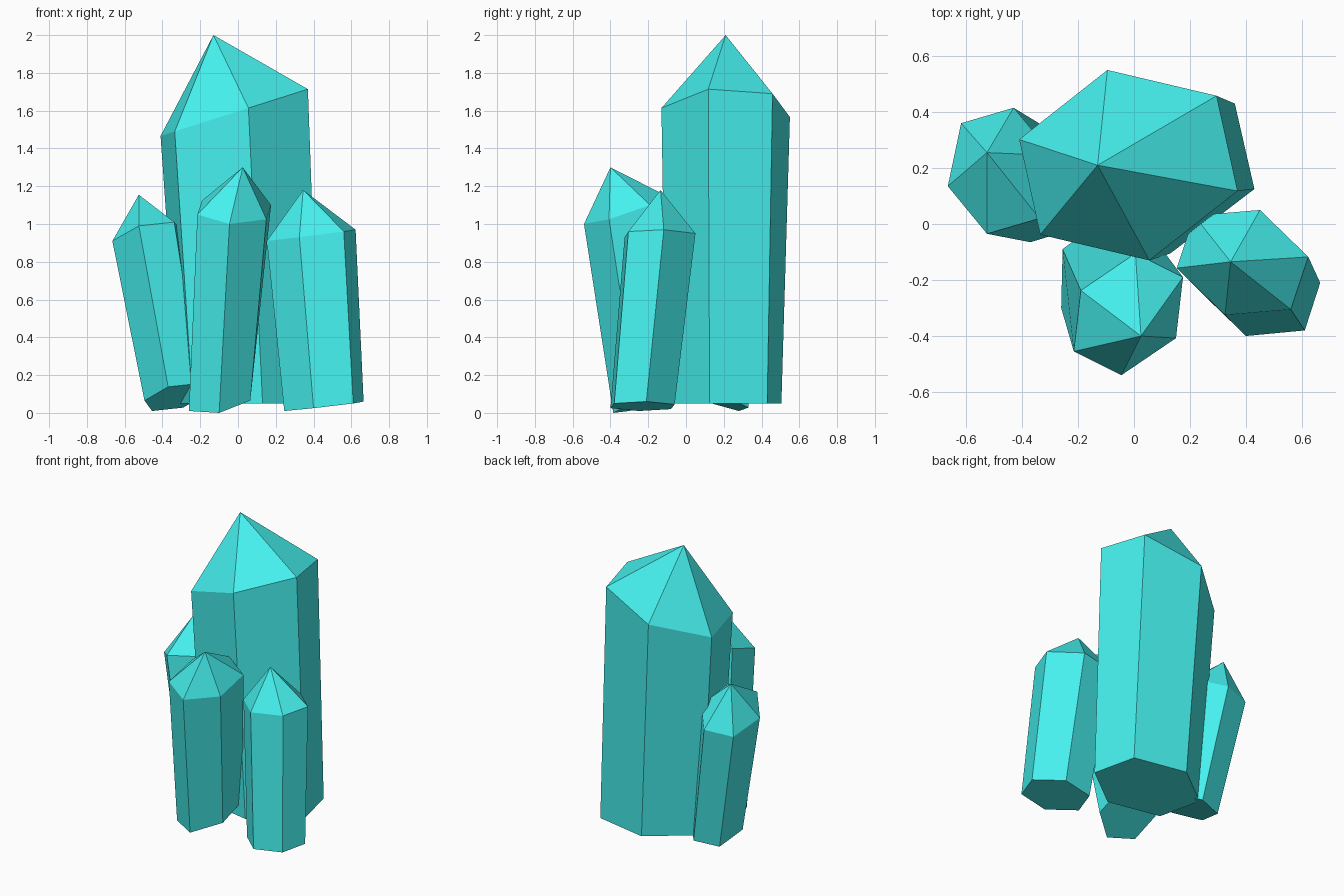
import bpy
from mathutils import Vector as V

teal = bpy.data.materials.new("teal_crystal")
teal.diffuse_color = (0.06, 0.88, 0.86, 1)


def hexagon(centre, a, b):
    """Six corners from the centre and two neighbouring corner offsets."""
    c, a, b = V(centre), V(a), V(b)
    return [c + o for o in (a, b, b - a, -a, -b, a - b)]


def crystal(name, base, shoulder, apex):
    """Six-sided leaning shaft with an off-centre pointed cap."""
    verts = hexagon(*base) + hexagon(*shoulder) + [V(apex)]
    faces = [tuple(range(5, -1, -1))]
    for i in range(6):
        j = (i + 1) % 6
        faces.append((i, j, 6 + j, 6 + i))
        faces.append((6 + i, 6 + j, 12))
    mesh = bpy.data.meshes.new(name)
    mesh.from_pydata(verts, [], faces)
    mesh.materials.append(teal)
    bpy.context.collection.objects.link(bpy.data.objects.new(name, mesh))


# Tall crystal at the back
crystal("main_crystal",
        ((0.06, 0.20, 0.05), (-0.30, -0.23, 0), (0.07, -0.305, 0)),
        ((-0.02, 0.21, 1.59), (-0.315, -0.248, -0.10), (0.075, -0.34, 0.024)),
        (-0.13, 0.21, 2.0))

# Three shorter crystals leaning outwards around it
crystal("front_crystal",
        ((-0.095, -0.175, 0.075), (-0.165, -0.125, -0.065), (-0.005, -0.21, -0.075)),
        ((-0.02, -0.3225, 1.075), (-0.195, -0.1325, -0.025), (-0.025, -0.2175, -0.075)),
        (0.025, -0.40, 1.30))
crystal("right_crystal",
        ((0.455, -0.23, 0.035), (-0.055, -0.17, -0.01), (0.155, -0.15, 0.015)),
        ((0.3875, -0.1375, 0.94), (-0.0625, -0.1875, -0.01), (0.1725, -0.1675, 0.02)),
        (0.345, -0.135, 1.18))
crystal("left_crystal",
        ((-0.33, 0.1325, 0.083), (-0.165, -0.05, -0.018), (-0.04, -0.1975, 0.055)),
        ((-0.4775, 0.19, 0.93), (-0.1875, -0.055, -0.02), (-0.0475, -0.225, 0.06)),
        (-0.525, 0.255, 1.155))
